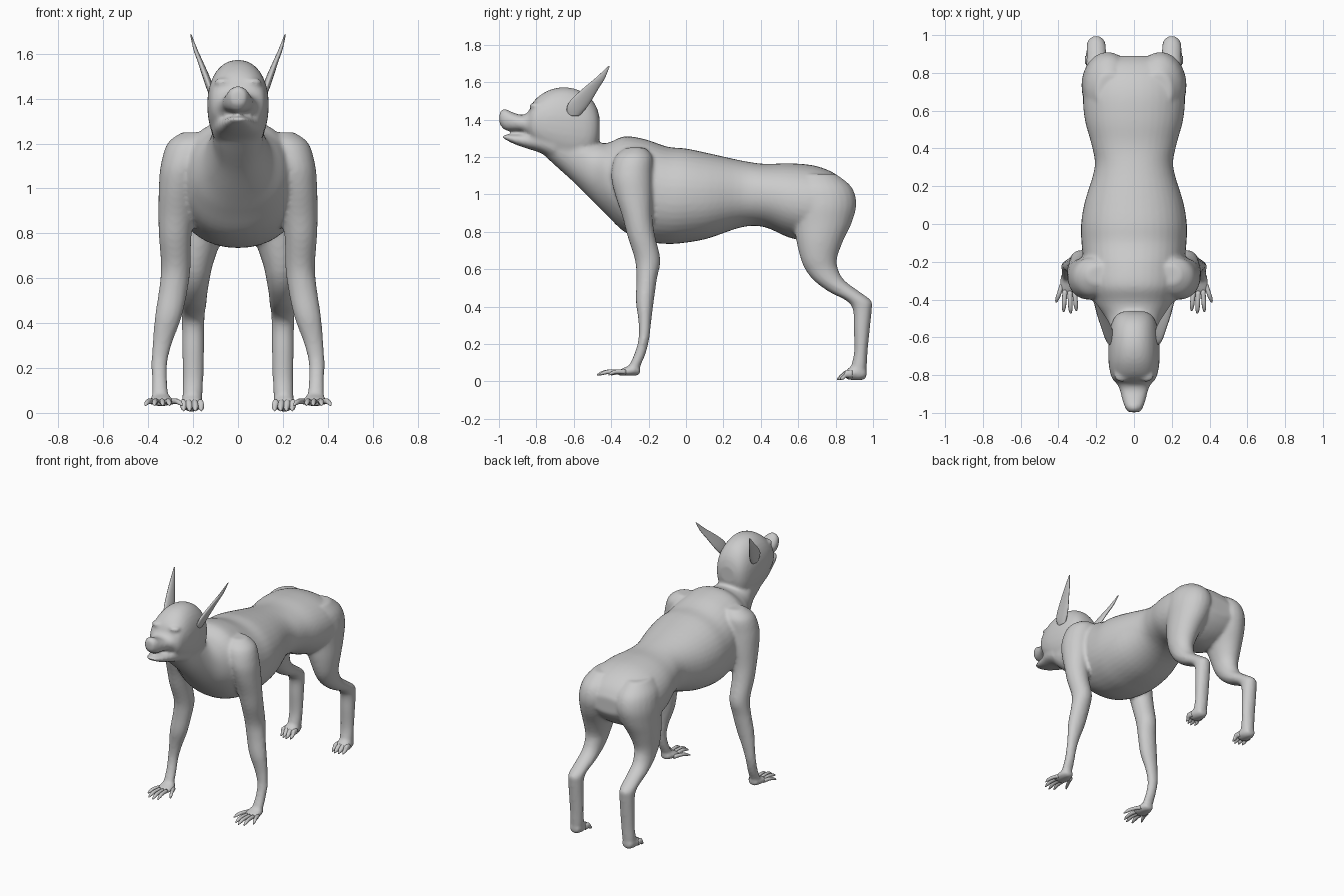
import bpy, bmesh, math
from mathutils import Vector, Matrix


def catmull(rows, n):
    """Smoothly interpolate station rows."""
    rows = [Vector(r) for r in rows]
    out = []
    for i in range(len(rows) - 1):
        p0, p1, p2 = rows[max(i - 1, 0)], rows[i], rows[i + 1]
        p3 = rows[min(i + 2, len(rows) - 1)]
        for k in range(n):
            t = k / n
            out.append(0.5 * (2 * p1 + (p2 - p0) * t + (2 * p0 - 5 * p1 + 4 * p2 - p3) * t * t
                              + (3 * p1 - p0 - 3 * p2 + p3) * t ** 3))
    return out + [rows[-1]]


def loft(bm, axis, rows, pair=False, n=4, seg=24, power=2.0):
    """Rings across axis; rows are (x, y, z, half width, half depth)."""
    for s in ((1, -1) if pair else (1,)):
        rings = []
        for x, y, z, a, b in catmull(rows, n):
            ring = []
            for k in range(seg):
                t = 2 * math.pi * k / seg
                c, d = math.cos(t), math.sin(t)
                c = math.copysign(abs(c) ** (2 / power), c) * max(a, 0.001)
                d = math.copysign(abs(d) ** (2 / power), d) * max(b, 0.001)
                p = (x + c, y + d, z) if axis == 'z' else (x + c, y, z + d)
                ring.append(bm.verts.new((s * p[0], p[1], p[2])))
            rings.append(ring)
        for r0, r1 in zip(rings, rings[1:]):
            for k in range(seg):
                bm.faces.new((r0[k], r0[k - 1], r1[k - 1], r1[k]))
        bm.faces.new(rings[0])
        bm.faces.new(rings[-1])


def span(rows):
    """Convert (y, bottom, top, half width) into loft rows."""
    return [(0, y, (lo + hi) / 2, w, (hi - lo) / 2) for y, lo, hi, w in rows]


def ball(bm, loc, size, pair=True):
    for s in ((1, -1) if pair else (1,)):
        m = Matrix.Translation((s * loc[0], loc[1], loc[2])) @ Matrix.Diagonal((*size, 1))
        bmesh.ops.create_uvsphere(bm, u_segments=20, v_segments=12, radius=1, matrix=m)


def finish(name, bm):
    bmesh.ops.recalc_face_normals(bm, faces=bm.faces)
    for f in bm.faces:
        f.smooth = True
    me = bpy.data.meshes.new(name)
    bm.to_mesh(me)
    bm.free()
    ob = bpy.data.objects.new(name, me)
    bpy.context.collection.objects.link(ob)
    return ob


# Body: overlapping lofts fused into one skin
body = bmesh.new()
# torso and neck
loft(body, 'y', span([
    (-.78, 1.23, 1.34, .08), (-.7, 1.155, 1.38, .11), (-.6, 1.065, 1.36, .115),
    (-.5, .965, 1.285, .15), (-.42, .885, 1.275, .21), (-.33, .80, 1.31, .255),
    (-.22, .75, 1.295, .265), (-.1, .735, 1.255, .278), (.0, .742, 1.245, .28),
    (.12, .765, 1.22, .26), (.3, .825, 1.18, .208), (.42, .825, 1.163, .225),
    (.55, .77, 1.166, .26), (.68, .745, 1.155, .27), (.78, .775, 1.12, .25),
    (.85, .83, 1.065, .21), (.89, .89, 1.00, .13)]), seg=40, power=2.15)
# skull and upper muzzle
loft(body, 'y', span([
    (-.462, 1.30, 1.41, .055), (-.48, 1.23, 1.47, .092), (-.52, 1.17, 1.525, .117),
    (-.58, 1.15, 1.56, .13), (-.65, 1.16, 1.573, .136), (-.72, 1.19, 1.562, .136),
    (-.78, 1.23, 1.53, .128), (-.82, 1.27, 1.49, .115), (-.845, 1.31, 1.44, .092),
    (-.88, 1.335, 1.425, .075), (-.93, 1.338, 1.44, .062), (-.97, 1.345, 1.457, .048),
    (-.997, 1.375, 1.44, .03)]), seg=32, power=2.2)
# lower jaw
loft(body, 'y', span([
    (-.7, 1.18, 1.36, .12), (-.78, 1.222, 1.345, .108), (-.86, 1.248, 1.325, .078),
    (-.92, 1.27, 1.32, .06), (-.96, 1.29, 1.318, .042), (-.98, 1.30, 1.316, .025)]), power=2.3)
# brow ridges, cheeks, nostril wings
ball(body, (.065, -.805, 1.475), (.042, .032, .017))
ball(body, (.088, -.76, 1.36), (.04, .07, .05))
ball(body, (.028, -.965, 1.415), (.018, .026, .024))
# arms
loft(body, 'z', [
    (.19, -.27, 1.25, .06, .05), (.215, -.28, 1.2, .1, .1), (.245, -.29, 1.1, .1, .11),
    (.265, -.28, 1.0, .088, .1), (.275, -.26, .88, .08, .08), (.28, -.24, .78, .072, .074),
    (.277, -.205, .65, .066, .068), (.288, -.21, .55, .064, .055), (.31, -.22, .43, .06, .048),
    (.335, -.22, .32, .045, .034), (.35, -.225, .23, .036, .029), (.35, -.245, .15, .034, .03),
    (.347, -.275, .08, .037, .03), (.345, -.285, .045, .03, .025)], True)
# palms
loft(body, 'y', [(.345, -.245, .055, .025, .02), (.343, -.28, .06, .046, .03),
                 (.342, -.33, .052, .052, .022), (.345, -.365, .045, .045, .012)], True)
# hind legs
loft(body, 'z', [
    (.13, .70, 1.11, .07, .1), (.135, .72, 1.04, .12, .165), (.14, .735, .95, .136, .176),
    (.155, .73, .85, .122, .157), (.178, .715, .75, .098, .125), (.19, .71, .66, .078, .098),
    (.192, .725, .60, .067, .088), (.195, .765, .54, .06, .082), (.197, .845, .48, .056, .082),
    (.2, .925, .43, .052, .066), (.2, .943, .38, .05, .05), (.2, .94, .28, .049, .043),
    (.2, .935, .16, .046, .036), (.203, .925, .08, .045, .042), (.205, .915, .02, .04, .045)], True)
# hind paws
loft(body, 'y', [(.205, .965, .04, .03, .025), (.205, .93, .045, .045, .04),
                 (.206, .88, .042, .05, .034), (.206, .85, .035, .046, .02)], True)
skin = finish("body", body)
rm = skin.modifiers.new("fuse", 'REMESH')
rm.mode = 'VOXEL'
rm.voxel_size = .011
rm.use_smooth_shade = True
sm = skin.modifiers.new("soften", 'SMOOTH')
sm.factor = .5
sm.iterations = 5

# Fingers: (base x, base y, tip x, tip y)
bm = bmesh.new()
for bx, by, tx, ty in [(.30, -.29, .25, -.40), (.315, -.35, .305, -.46), (.34, -.355, .335, -.475),
                       (.365, -.35, .373, -.465), (.38, -.32, .412, -.415)]:
    mx, my = (bx + tx) / 2, (by + ty) / 2
    loft(bm, 'y', [(bx, by, .05, .014, .013), (mx, my, .052, .012, .012),
                   (mx * .4 + tx * .6, my * .4 + ty * .6, .045, .011, .01),
                   (tx, ty, .035, .004, .004)], True, 3, 10)
finish("fingers", bm)

# Hind toes
bm = bmesh.new()
for i in range(4):
    x = .167 + i * .026
    ty = .805 + abs(i - 1.3) * .012
    loft(bm, 'y', [(x, .89, .04, .013, .02), (x, .855, .04, .015, .02),
                   (x - .003, ty + .02, .025, .013, .015), (x - .003, ty, .013, .004, .006)], True, 3, 10)
finish("toes", bm)

# Ears: thin tall blades swept back
bm = bmesh.new()
loft(bm, 'z', [
    (.118, -.60, 1.42, .012, .03), (.128, -.588, 1.455, .016, .05), (.143, -.563, 1.5, .016, .057),
    (.168, -.51, 1.565, .012, .042), (.19, -.46, 1.62, .009, .026), (.21, -.412, 1.685, .003, .004)], True)
finish("ears", bm)

# Eyes
bm = bmesh.new()
ball(bm, (.066, -.808, 1.442), (.026, .024, .014))
finish("eyes", bm)
